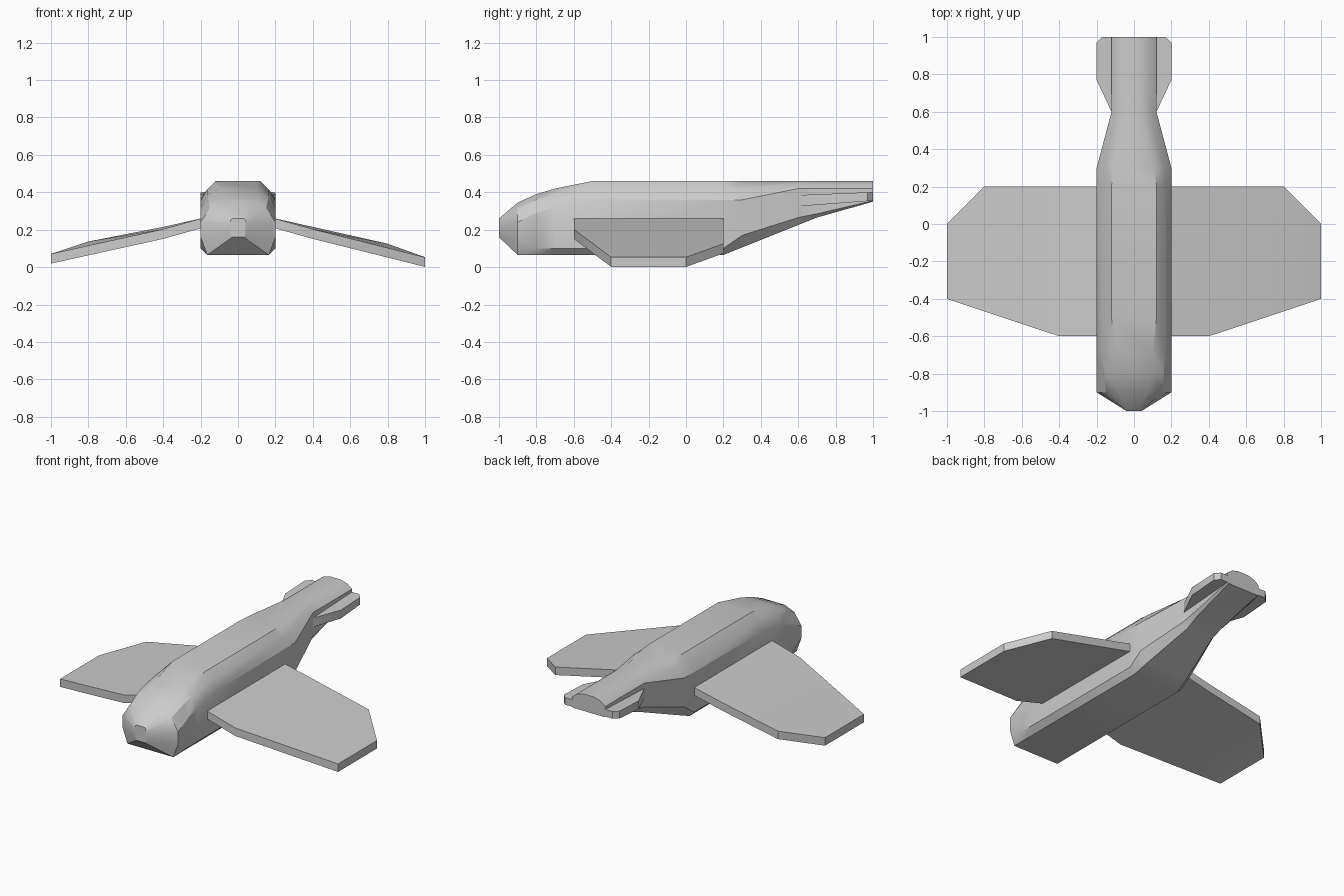
import bpy, bmesh, math

if "Cube" in bpy.data.objects:
    bpy.data.objects.remove(bpy.data.objects["Cube"])


def make_object(name, bm, angle=30):
    bmesh.ops.remove_doubles(bm, verts=bm.verts, dist=1e-5)
    bmesh.ops.recalc_face_normals(bm, faces=bm.faces)
    mesh = bpy.data.meshes.new(name)
    bm.to_mesh(mesh)
    bm.free()
    ob = bpy.data.objects.new(name, mesh)
    bpy.context.collection.objects.link(ob)
    bpy.ops.object.select_all(action='DESELECT')
    ob.select_set(True)
    bpy.context.view_layer.objects.active = ob
    bpy.ops.object.shade_smooth_by_angle(angle=math.radians(angle))
    return ob


def loft(name, rings, angle=30):
    bm = bmesh.new()
    loops = [[bm.verts.new(p) for p in ring] for ring in rings]
    n = len(loops[0])
    for a, b in zip(loops, loops[1:]):
        for i in range(n):
            j = (i + 1) % n
            bm.faces.new((a[i], a[j], b[j], b[i]))
    bm.faces.new(loops[0])
    bm.faces.new(loops[-1])
    return make_object(name, bm, angle)


# Fuselage: half sections (x, z) from belly edge up to roof edge, mirrored into rings
sections = [
    (-1.0, [(.03, .16), (.04, .18), (.04, .23), (.04, .25), (.03, .26)]),
    (-0.9, [(.165, .065), (.2, .16), (.2, .24), (.15, .315), (.08, .345)]),
    (-0.8, [(.165, .065), (.2, .1), (.2, .29), (.16, .36), (.09, .39)]),
    (-0.7, [(.165, .065), (.2, .1), (.2, .32), (.165, .385), (.1, .42)]),
    (-0.5, [(.165, .065), (.2, .1), (.2, .355), (.165, .415), (.12, .46)]),
    (0.2, [(.165, .065), (.2, .1), (.2, .36), (.165, .415), (.12, .46)]),
    (0.3, [(.15, .105), (.2, .17), (.2, .36), (.16, .42), (.11, .46)]),
    (0.6, [(.095, .225), (.12, .265), (.12, .42), (.085, .447), (.04, .46)]),
    (0.7, [(.1, .265), (.12, .285), (.12, .42), (.085, .447), (.04, .46)]),
    (1.0, [(.11, .35), (.12, .355), (.12, .42), (.085, .447), (.04, .46)]),
]
loft("fuselage", [[(x, y, z) for x, z in half] + [(-x, y, z) for x, z in reversed(half)]
                  for y, half in sections])

# Drooping wings: stations (x, leading y, trailing y, leading z, trailing z)
stations = [(.19, -.6, .2, .262, .262), (.4, -.6, .2, .203, .215),
            (.8, -.467, .2, .103, .125), (1.0, -.4, 0, .053, .053)]
for side, label, lift in ((1, "left_wing", 0), (-1, "right_wing", .018)):
    rings = []
    for x, y0, y1, z0, z1 in stations:
        d = lift * max(0, (x - .4) / .6)
        rings.append([(side * x, y0, z0 + d), (side * x, y1, z1 + d),
                      (side * x, y1, z1 + d - .052), (side * x, y0, z0 + d - .052)])
    loft(label, rings)

# Tail fins: thin plates hugging the tail
plan = [(.1, .59), (.12, .6), (.2, .77), (.2, .97), (.17, 1.0), (.1, 1.0)]
for side, label in ((1, "left_tail_fin"), (-1, "right_tail_fin")):
    loft(label, [[(side * x, y, z + slope * (y - .6)) for x, y in plan]
                 for z, slope in ((.325, .075), (.385, .04))])
